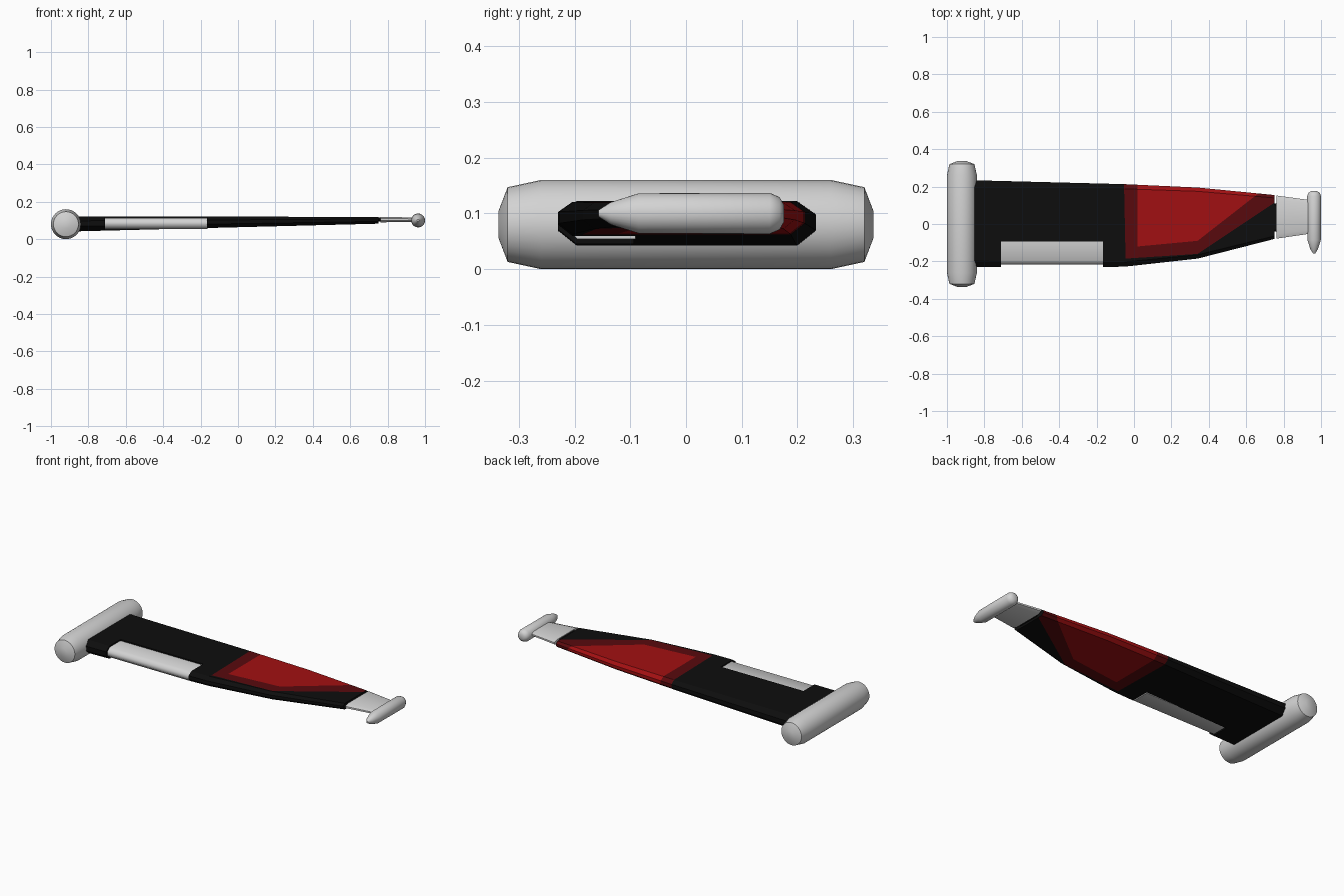
import bpy, bmesh, math
from mathutils import Vector

cube = bpy.data.objects.get("Cube")
if cube:
    bpy.data.objects.remove(cube)


def material(name, rgb):
    m = bpy.data.materials.new(name)
    m.use_nodes = True
    m.diffuse_color = (*rgb, 1)
    m.node_tree.nodes["Principled BSDF"].inputs["Base Color"].default_value = (*rgb, 1)
    return m


black = material("black", (0.004, 0.004, 0.004))
dark_red = material("dark red", (0.1, 0.003, 0.004))
red = material("red", (0.36, 0.005, 0.006))
grey = material("light grey", (0.65, 0.65, 0.65))


def finish(name, bm, mats, smooth=None):
    bmesh.ops.recalc_face_normals(bm, faces=bm.faces)
    mesh = bpy.data.meshes.new(name)
    bm.to_mesh(mesh)
    bm.free()
    obj = bpy.data.objects.new(name, mesh)
    bpy.context.collection.objects.link(obj)
    for m in mats:
        mesh.materials.append(m)
    if smooth:
        bpy.ops.object.select_all(action="DESELECT")
        obj.select_set(True)
        bpy.context.view_layer.objects.active = obj
        bpy.ops.object.shade_smooth_by_angle(angle=math.radians(smooth))
    return obj


def loft(sections):
    """Join chamfered sections (x, front, back, bottom, top, front chamfer, back chamfer)."""
    bm = bmesh.new()
    rings = []
    for x, f, b, lo, hi, cf, cb in sections:
        h = hi - lo
        z1, z2 = lo + 0.34 * h, lo + 0.7 * h
        pts = [(f + cf, lo), (b - cb, lo), (b, z1), (b, z2),
               (b - cb, hi), (f + cf, hi), (f, z2), (f, z1)]
        rings.append([bm.verts.new((x, y, z)) for y, z in pts])
    for r, s in zip(rings, rings[1:]):
        for i in range(8):
            j = (i + 1) % 8
            bm.faces.new((r[i], r[j], s[j], s[i]))
    bm.faces.new(rings[0])
    bm.faces.new(rings[-1])
    bmesh.ops.remove_doubles(bm, verts=bm.verts, dist=0.00001)
    return bm


def lathe(name, x, z, profile, mat, steps=32):
    """Turn a (y, radius) profile round an axis along y."""
    bm = bmesh.new()
    rings = []
    for y, r in profile:
        angles = [math.tau * i / steps for i in range(steps)]
        rings.append([bm.verts.new((x + r * math.cos(a), y, z + r * math.sin(a)))
                      for a in angles])
    for r, s in zip(rings, rings[1:]):
        for i in range(steps):
            j = (i + 1) % steps
            bm.faces.new((r[i], r[j], s[j], s[i]))
    bm.faces.new(rings[0])
    bm.faces.new(rings[-1])
    return finish(name, bm, [mat], 50)


# Tapered main body with a notch in its front edge
def station(x, front, back, notch=False):
    lo = 0.042 + 0.0255 * (x + 0.85)
    hi = 0.122 - 0.002 * (x + 0.85)
    c = 0.43 * (hi - lo)
    return (x, front, back, lo, hi, 0.001 if notch else c, c)


body = loft([
    station(-0.87, -0.23, 0.234),
    station(-0.71, -0.23, 0.23),
    station(-0.71, -0.095, 0.23, True),
    station(-0.165, -0.095, 0.216, True),
    station(-0.165, -0.23, 0.216),
    station(-0.05, -0.228, 0.213),
    station(0.34, -0.185, 0.195),
    station(0.75, -0.08, 0.155),
])

# Painted panels: each border is a chain of points running from the back edge
borders = [
    (dark_red, [(-0.055, 0.3), (-0.045, -0.185), (0.34, -0.16), (0.76, 0.12)]),
    (red, [(0.02, 0.3), (0.02, -0.12), (0.34, -0.09), (0.68, 0.175)]),
]


def edge_planes(chain):
    for a, b in zip(chain, chain[1:]):
        p, q = Vector((*a, 0)), Vector((*b, 0))
        d = q - p
        yield p, Vector((-d.y, d.x, 0)).normalized()


for mat, chain in borders:
    for p, n in edge_planes(chain):
        near = [f for f in body.faces if f.calc_center_median().x > -0.12]
        geom = near + list({e for f in near for e in f.edges}) + list({v for f in near for v in f.verts})
        bmesh.ops.bisect_plane(body, geom=geom, plane_co=p, plane_no=n, dist=0.00001)
for face in body.faces:
    c = face.calc_center_median()
    for index, (mat, chain) in enumerate(borders, 1):
        if c.x < 0.7499 and all((c - p).dot(n) > 0 for p, n in edge_planes(chain)):
            face.material_index = index
finish("main_body", body, [black, dark_red, red])

# Rounded grip filling the notch
finish("grip_insert", loft([
    (x, -0.217, -0.09, 0.054, 0.114, 0.022, 0.001) for x in (-0.711, -0.164)
]), [grey], 60)

# Neck with a small joint behind it
finish("neck_joint", loft([
    (x, -0.04, 0.11, 0.095, 0.115, 0.008, 0.008) for x in (0.74, 0.775)
]), [black])
finish("neck", loft([
    (0.763, -0.078, 0.152, 0.09, 0.119, 0.025, 0.025),
    (0.94, -0.052, 0.128, 0.092, 0.116, 0.02, 0.02),
]), [grey], 60)

# Large rounded end bar
half = [(0.26, 0.08), (0.32, 0.067), (0.336, 0.025)]
lathe("large_end_bar", -0.92, 0.08,
      [(-y, r) for y, r in reversed(half)] + half, grey)

# Small end bar, pointed at the front
lathe("small_end_bar", 0.963, 0.1, [
    (-0.157, 0.006), (-0.135, 0.02), (-0.085, 0.036),
    (0.15, 0.037), (0.168, 0.029), (0.176, 0.015)], grey)
